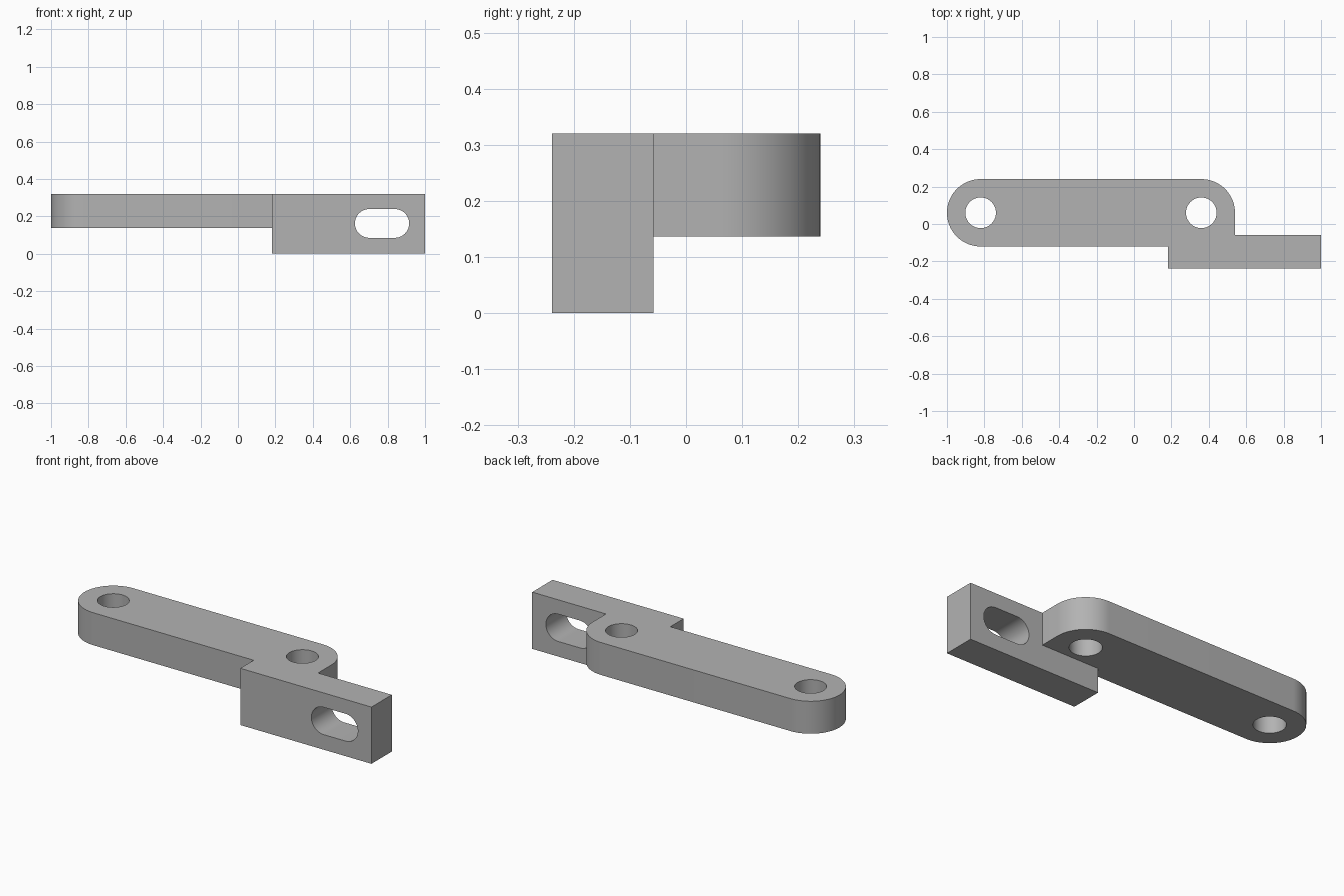
import bpy, bmesh, math
from mathutils import Vector

default = bpy.data.objects.get("Cube")
if default:
    bpy.data.objects.remove(default, do_unlink=True)

grey = bpy.data.materials.new("plain grey")
grey.use_nodes = True
colour = (0.45, 0.45, 0.45, 1)
grey.diffuse_color = colour
grey.node_tree.nodes["Principled BSDF"].inputs["Base Color"].default_value = colour

TOP, ARM_BOTTOM = 0.32, 0.137
PLATE_FRONT, PLATE_BACK = -0.239, -0.058
HOLE_Y, END_R, HOLE_R, SLOT_R = 0.06, 0.18, 0.082, 0.077
HOLE_XS = (-0.82, 0.36)


def arc(cx, cy, r, start, end, steps):
    """Points along an arc, angles in degrees."""
    angles = [math.radians(start + (end - start) * i / steps) for i in range(steps + 1)]
    return [(cx + r * math.cos(a), cy + r * math.sin(a)) for a in angles]


def prism(name, outline, low, high, along="z"):
    """Extrude a closed outline along z, or along y for an x-z outline."""
    bm = bmesh.new()
    place = (lambda u, v, d: (u, v, d)) if along == "z" else (lambda u, v, d: (u, d, v))
    face = bm.faces.new([bm.verts.new(place(u, v, low)) for u, v in outline])
    moved = bmesh.ops.extrude_face_region(bm, geom=[face])["geom"]
    verts = [g for g in moved if isinstance(g, bmesh.types.BMVert)]
    bmesh.ops.translate(bm, verts=verts, vec=Vector(place(0, 0, high - low)))
    bmesh.ops.recalc_face_normals(bm, faces=bm.faces)
    mesh = bpy.data.meshes.new(name)
    bm.to_mesh(mesh)
    bm.free()
    mesh.materials.append(grey)
    obj = bpy.data.objects.new(name, mesh)
    bpy.context.collection.objects.link(obj)
    return obj


def combine(target, other, operation):
    """Apply a boolean and remove the helper."""
    mod = target.modifiers.new(operation.lower(), "BOOLEAN")
    mod.operation, mod.object, mod.solver = operation, other, "EXACT"
    bpy.context.view_layer.objects.active = target
    bpy.ops.object.modifier_apply(modifier=mod.name)
    bpy.data.objects.remove(other, do_unlink=True)


# Flat arm: round left end, one rounded corner at the back right
arm_outline = (arc(HOLE_XS[1], HOLE_Y, END_R, 0, 90, 24)
               + arc(HOLE_XS[0], HOLE_Y, END_R, 90, 270, 48)
               + [(0.3, HOLE_Y - END_R), (HOLE_XS[1] + END_R, HOLE_Y - END_R)])
bracket = prism("bracket", arm_outline, ARM_BOTTOM, TOP)

# Upright plate joined to the front of the arm
plate = prism("upright_plate", [(0.182, 0), (1, 0), (1, TOP), (0.182, TOP)],
              PLATE_FRONT, PLATE_BACK, "y")
combine(bracket, plate, "UNION")

# Round holes through the arm
for x in HOLE_XS:
    cutter = prism("hole_cutter", arc(x, HOLE_Y, HOLE_R, 0, 360, 48)[:-1], 0.05, 0.4)
    combine(bracket, cutter, "DIFFERENCE")

# Long slot through the plate
slot = arc(0.838, 0.162, SLOT_R, -90, 90, 24) + arc(0.702, 0.162, SLOT_R, 90, 270, 24)
combine(bracket, prism("slot_cutter", slot, -0.3, 0, "y"), "DIFFERENCE")

# Smooth curved walls, sharp edges
bpy.ops.object.select_all(action="DESELECT")
bracket.select_set(True)
bpy.context.view_layer.objects.active = bracket
bpy.ops.object.shade_smooth_by_angle(angle=math.radians(30))
